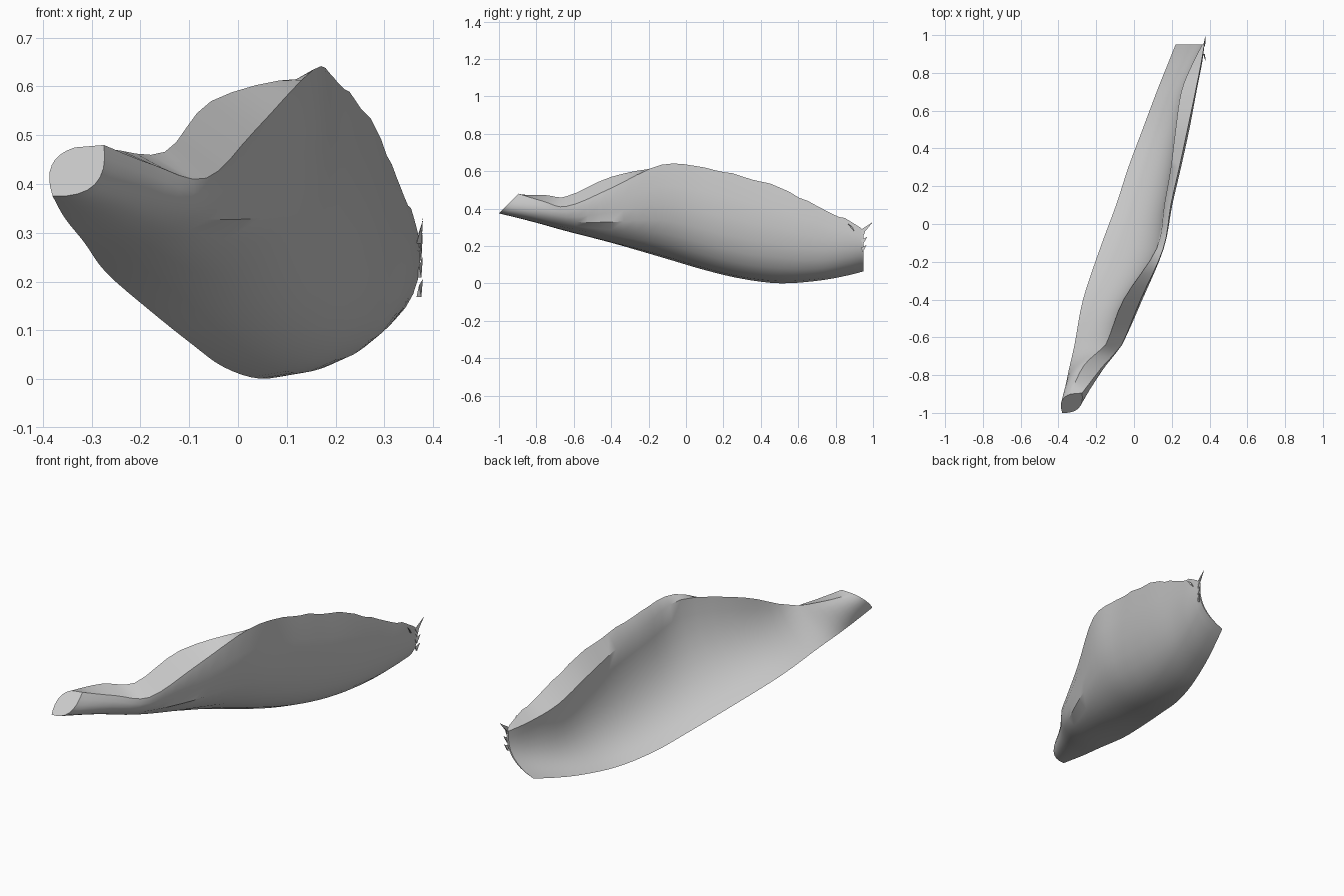
import bpy, bmesh, math, random
from mathutils import Vector

if "Cube" in bpy.data.objects:
    bpy.data.objects.remove(bpy.data.objects["Cube"])

random.seed(4)

# Stations along y: y, bottom edge, outer bulge control, outer top edge,
# inner top edge (x, z pairs), and how far the inner face is filled
ROWS = [
    (-1.00, -.380, .375, -.26, .37, -.275, .480, -.335, .475, 1.5),
    (-0.82, -.355, .330, -.15, .33, -.175, .440, -.265, .472, 1.2),
    (-0.64, -.315, .280, -.04, .28, -.065, .412, -.150, .466, 0.9),
    (-0.40, -.270, .218, .10, .21, .035, .510, -.055, .570, 0.6),
    (-0.13, -.180, .140, .19, .15, .155, .635, .120, .615, 0.42),
    (0.10, -.095, .072, .25, .08, .195, .620, .160, .560, 0.36),
    (0.30, -.030, .025, .30, .03, .240, .580, .195, .500, 0.34),
    (0.50, .045, .001, .345, .02, .283, .510, .220, .430, 0.33),
    (0.70, .120, .014, .365, .03, .325, .420, .250, .350, 0.30),
    (0.85, .180, .040, .390, .08, .355, .345, .310, .300, 0.22),
    (0.95, .220, .065, .390, .12, .372, .285, .362, .275, 0.10),
]
SUB, SEG = 4, 8


def smooth_rows(rows):
    """Catmull-Rom interpolation of the station parameters."""
    out = []
    for i in range(len(rows) - 1):
        a, b, c, d = (rows[max(0, min(len(rows) - 1, i + k))] for k in (-1, 0, 1, 2))
        for s in range(SUB):
            t = s / SUB
            out.append([.5 * (2*q + (r-p)*t + (2*p-5*q+4*r-w)*t*t + (3*q-p-3*r+w)*t**3)
                        for p, q, r, w in zip(a, b, c, d)])
    out.append(list(rows[-1]))
    return out


def curve(a, c, b):
    return [a*(1-k/SEG)**2 + c*2*(k/SEG)*(1-k/SEG) + b*(k/SEG)**2 for k in range(SEG + 1)]


def section(row):
    y, bx, bz, cx, cz, tx, tz, rx, rz, fill = row
    B, C, T, R = Vector((bx, bz)), Vector((cx, cz)), Vector((tx, tz)), Vector((rx, rz))
    if y > 0.15:  # ragged upper rim
        T.y += random.uniform(-.010, .006)
    D = C.lerp((B + R) / 2, fill)
    outer, inner = curve(B, C, T), curve(R, D, B)[:-1]
    # shallow creases on the narrow end
    fade = math.exp(-((y + .45) / .25) ** 2) * .008
    for k in range(2, SEG - 1):
        outer[k].x -= fade * (1 + math.sin(k * 2.6 + y * 5))
    # slanted cap at the narrow end
    shear = max(0, min(1, (-.64 - y) / .36))
    return [Vector((p.x, y + shear * 1.0 * (p.y - bz), p.y)) for p in outer + inner]


def make(name, bm):
    bmesh.ops.recalc_face_normals(bm, faces=bm.faces)
    me = bpy.data.meshes.new(name)
    bm.to_mesh(me)
    bm.free()
    ob = bpy.data.objects.new(name, me)
    bpy.context.collection.objects.link(ob)
    return ob


# Scooped shell body, lofted from the sections
bm = bmesh.new()
rings = [[bm.verts.new(p) for p in section(r)] for r in smooth_rows(ROWS)]
n = len(rings[0])
for a, b in zip(rings, rings[1:]):
    for k in range(n):
        bm.faces.new((a[k], a[(k+1) % n], b[(k+1) % n], b[k]))
bm.faces.new(rings[0])
# thin closing edge, bridging outer to inner
end = rings[-1]
for k in range(SEG):
    o, i = end[k:k+2], [end[-k % n], end[-k - 1]]
    bm.faces.new([o[0], o[1], i[1]] + ([i[0]] if k else []))
shell = make("scooped_shell", bm)
bpy.context.view_layer.objects.active = shell
shell.select_set(True)
bpy.ops.object.shade_smooth_by_angle(angle=math.radians(35))

# Ragged splinters on the far upper corner
bm = bmesh.new()
for z, dy, dz in ((.275, .055, .055), (.255, .02, .045), (.22, .025, .03),
                  (.18, .02, .025), (.29, -.04, .035)):
    y0 = .945 if dy > 0 else .90
    base = [(.366, y0, z - .012), (.376, y0, z - .012), (.371, y0 - .01, z + .012)]
    vs = [bm.verts.new(p) for p in base]
    tip = bm.verts.new((.379, y0 + dy, z + dz))
    bm.faces.new(vs)
    for k in range(3):
        bm.faces.new((vs[k], vs[(k+1) % 3], tip))
make("rim_splinters", bm)
